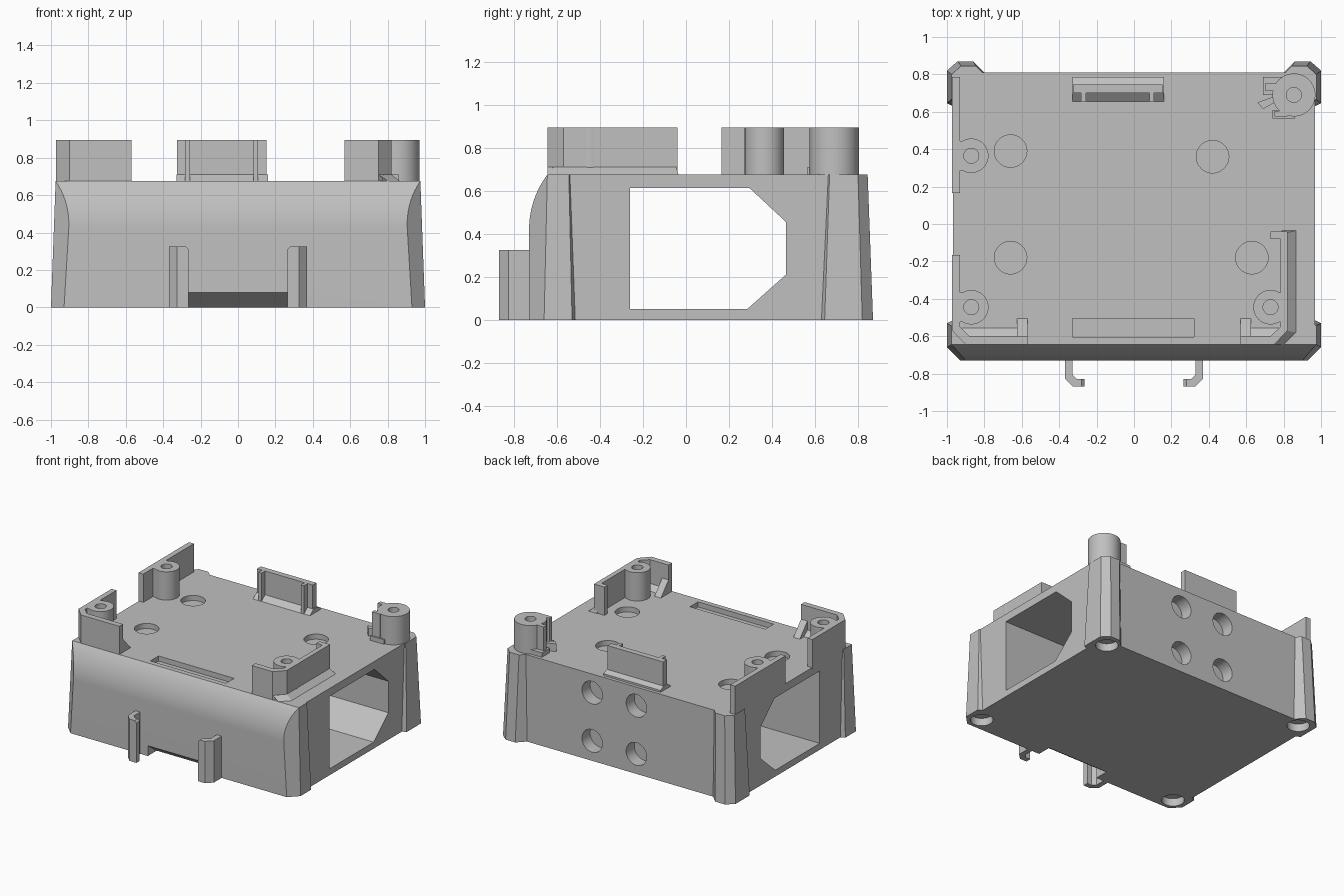
import bpy, bmesh, math
from mathutils import Matrix

cube = bpy.data.objects.get("Cube")
if cube:
    bpy.data.objects.remove(cube, do_unlink=True)

grey = bpy.data.materials.new("Light grey plastic")
grey.use_nodes = True
COLOUR = (0.53, 0.53, 0.53, 1)
grey.diffuse_color = COLOUR
grey.node_tree.nodes["Principled BSDF"].inputs["Base Color"].default_value = COLOUR

DECK, TOP, LEDGE = 0.675, 0.895, 0.71
SUNK = DECK - 0.01


def finish(name, bm):
    bmesh.ops.recalc_face_normals(bm, faces=bm.faces)
    mesh = bpy.data.meshes.new(name)
    bm.to_mesh(mesh)
    bm.free()
    mesh.materials.append(grey)
    ob = bpy.data.objects.new(name, mesh)
    bpy.context.collection.objects.link(ob)
    return ob


def loft(name, rings):
    """Skin between rings of equal length and cap both ends."""
    bm = bmesh.new()
    vs = [[bm.verts.new(p) for p in r] for r in rings]
    n = len(vs[0])
    for a, b in zip(vs, vs[1:]):
        for i in range(n):
            j = (i + 1) % n
            bm.faces.new((a[i], a[j], b[j], b[i]))
    bm.faces.new(vs[0][::-1])
    bm.faces.new(vs[-1])
    return finish(name, bm)


def prism(name, pts, z0, z1):
    return loft(name, [[(x, y, z) for x, y in pts] for z in (z0, z1)])


def side_prism(name, pts, x0, x1):
    return loft(name, [[(x, y, z) for y, z in pts] for x in (x0, x1)])


def box(name, x0, x1, y0, y1, z0=SUNK, z1=TOP):
    return prism(name, [(x0, y0), (x1, y0), (x1, y1), (x0, y1)], z0, z1)


def cylinder(name, centre, r, depth, axis="z"):
    bm = bmesh.new()
    m = Matrix.Translation(centre)
    if axis == "y":
        m = m @ Matrix.Rotation(math.pi / 2, 4, "X")
    bmesh.ops.create_cone(bm, cap_ends=True, segments=40, radius1=r, radius2=r,
                          depth=depth, matrix=m)
    return finish(name, bm)


def boolean(ob, cutter, op="DIFFERENCE"):
    cutter.hide_render = True
    mod = ob.modifiers.new("cut", "BOOLEAN")
    mod.operation, mod.object, mod.solver = op, cutter, "EXACT"
    bpy.context.view_layer.objects.active = ob
    bpy.ops.object.modifier_apply(modifier=mod.name)
    bpy.data.objects.remove(cutter, do_unlink=True)


def smooth(ob):
    bpy.ops.object.select_all(action="DESELECT")
    ob.select_set(True)
    bpy.context.view_layer.objects.active = ob
    bpy.ops.object.shade_smooth_by_angle(angle=math.radians(25))


def mirrored(half):
    return half + [(-x, y) for x, y in reversed(half)]


# Housing: tapered plan with corner posts, trimmed by the rounded front profile
foot = mirrored([(0.93, -0.73), (1, -0.66), (1, -0.53), (0.968, -0.515), (0.968, 0.63),
                 (1, 0.645), (1, 0.82), (0.943, 0.87), (0.86, 0.87), (0.80, 0.81)])
rim = mirrored([(0.89, -0.73), (0.975, -0.645), (0.975, -0.545), (0.968, -0.54),
                (0.968, 0.662), (0.975, 0.668), (0.975, 0.80), (0.925, 0.845),
                (0.845, 0.845), (0.81, 0.81)])
body = loft("housing", [[(x, y, 0) for x, y in foot], [(x, y, DECK) for x, y in rim]])
R = 0.425
arc = [(-0.73 + R - R * math.cos(t), 0.42 + R * math.sin(t))
       for t in [0.6435 * i / 14 for i in range(15)]]
profile = [(1, -0.1), (-0.73, -0.1)] + arc + [(-0.59, 0.74), (1, 0.74)]
boolean(body, side_prism("front_curve", profile, -1.2, 1.2), "INTERSECT")

# Tunnel through the sides and sloped notch under the front
tunnel = [(-0.26, 0.05), (0.285, 0.05), (0.465, 0.21), (0.465, 0.455),
          (0.295, 0.613), (-0.26, 0.613)]
boolean(body, side_prism("tunnel", tunnel, -1.3, 1.3))
notch = [(-0.80, -0.05), (-0.80, 0.08), (-0.73, 0.08), (-0.62, 0), (-0.62, -0.05)]
boolean(body, side_prism("notch", notch, -0.265, 0.265))

# Shallow round pockets in the deck, back and underside, and the deck slot
for x, y in [(-0.66, 0.39), (0.42, 0.36), (-0.66, -0.18), (0.63, -0.18)]:
    boolean(body, cylinder("deck_pocket", (x, y, DECK), 0.087, 0.08))
for x in (-0.14, 0.24):
    for z in (0.155, 0.53):
        boolean(body, cylinder("back_pocket", (x, 0.81, z), 0.088, 0.2, "y"))
for x in (-0.885, 0.885):
    for y in (-0.625, 0.755):
        boolean(body, cylinder("foot_pocket", (x, y, 0), 0.08, 0.12))
boolean(body, box("slot", -0.33, 0.32, -0.605, -0.505, DECK - 0.04, 0.8))
smooth(body)

# Cable hooks on the front
hook = [(0.37, -0.72), (0.37, -0.825), (0.325, -0.87), (0.265, -0.87), (0.265, -0.83),
        (0.305, -0.83), (0.33, -0.805), (0.33, -0.72)]
for side, label in ((1, "left"), (-1, "right")):
    ob = prism(label + "_hook", [(side * x, y) for x, y in hook], 0, 0.325)
    tip = loft("tip", [[(side * x, y, z) for x, z in ((0.25, 0.295), (0.30, 0.345), (0.25, 0.345))]
                       for y in (-0.9, -0.8)])
    boolean(ob, tip)

# Screw posts, joined to the walls behind them where they touch
posts = [("right_front_post", -0.87, -0.445, 0.092), ("right_back_post", -0.87, 0.365, 0.092),
         ("left_front_post", 0.73, -0.445, 0.092), ("left_back_post", 0.855, 0.69, 0.115)]
for name, x, y, r in posts:
    post = cylinder(name, (x, y, (SUNK + TOP) / 2), r, TOP - SUNK)
    boolean(post, cylinder("bore", (x, y, TOP), 0.04, 0.3))
    smooth(post)
for name, x0, x1, y in [("right_front_web", -0.95, -0.91, -0.445),
                        ("right_back_web", -0.95, -0.91, 0.365),
                        ("left_front_web", 0.77, 0.80, -0.445)]:
    box(name, x0, x1, y - 0.08, y + 0.08)

# Right side walls, the front one turning the corner
box("right_back_wall", -0.972, -0.93, 0.165, 0.785)
corner_r = [(-0.972, -0.165), (-0.972, -0.57), (-0.90, -0.645), (-0.57, -0.645),
            (-0.57, -0.60), (-0.88, -0.60), (-0.93, -0.55), (-0.93, -0.165)]
prism("right_front_wall", corner_r, SUNK, TOP)

# Left side wall, turning the corner and ending in a return
corner_l = [(0.82, -0.04), (0.82, -0.57), (0.75, -0.645), (0.57, -0.645),
            (0.57, -0.60), (0.73, -0.60), (0.782, -0.55), (0.782, -0.08),
            (0.73, -0.08), (0.73, -0.04)]
prism("left_front_wall", corner_l, SUNK, TOP)
flare_low = [(0.865, -0.035), (0.865, -0.58), (0.80, -0.645), (0.74, -0.645), (0.74, -0.035)]
flare_high = [(0.82, -0.045), (0.82, -0.57), (0.75, -0.645), (0.74, -0.645), (0.74, -0.045)]
strip = (0, 1, 2)
loft("left_wall_flare",
     [[(*flare_low[i], z) for i in strip] + [(0.79, -0.58, z), (0.79, -0.035, z)]
      for z in (SUNK, DECK)] +
     [[(*flare_high[i], LEDGE) for i in strip] + [(0.79, -0.58, LEDGE), (0.79, -0.045, LEDGE)]])

# Sloped ledge and gusset behind each front wall
for label, x0, x1, g0, g1 in (("right", -0.92, -0.57, -0.625, -0.57),
                              ("left", 0.57, 0.78, 0.57, 0.625)):
    side_prism(label + "_ledge", [(-0.62, SUNK), (-0.555, SUNK), (-0.555, DECK),
                                  (-0.60, LEDGE), (-0.62, LEDGE)], x0, x1)
    side_prism(label + "_gusset", [(-0.62, SUNK), (-0.505, SUNK), (-0.505, DECK),
                                   (-0.60, 0.78), (-0.62, 0.78)], g0, g1)

# Back retaining plate with flared foot and two ribs
side_prism("back_plate_foot", [(0.655, SUNK), (0.655, DECK), (0.70, LEDGE), (0.742, LEDGE),
                               (0.785, 0.69), (0.785, SUNK)], -0.33, 0.16)
box("back_plate", -0.325, 0.152, 0.70, 0.745)
for i, x in enumerate((-0.27, 0.095)):
    box("back_rib_%d" % (i + 1), x - 0.013, x + 0.013, 0.655, 0.705)

# Small fins round the tall corner post
box("post_back_fin", 0.70, 0.80, 0.715, 0.75)
box("post_back_fin_foot", 0.69, 0.80, 0.69, 0.785, SUNK, LEDGE)
box("post_front_fin", 0.75, 0.82, 0.575, 0.605)
box("post_front_fin_foot", 0.74, 0.86, 0.565, 0.61, SUNK, LEDGE)
prism("post_diagonal_fin", [(0.66, 0.65), (0.69, 0.615), (0.79, 0.67), (0.77, 0.69)],
      SUNK, DECK + 0.06)
